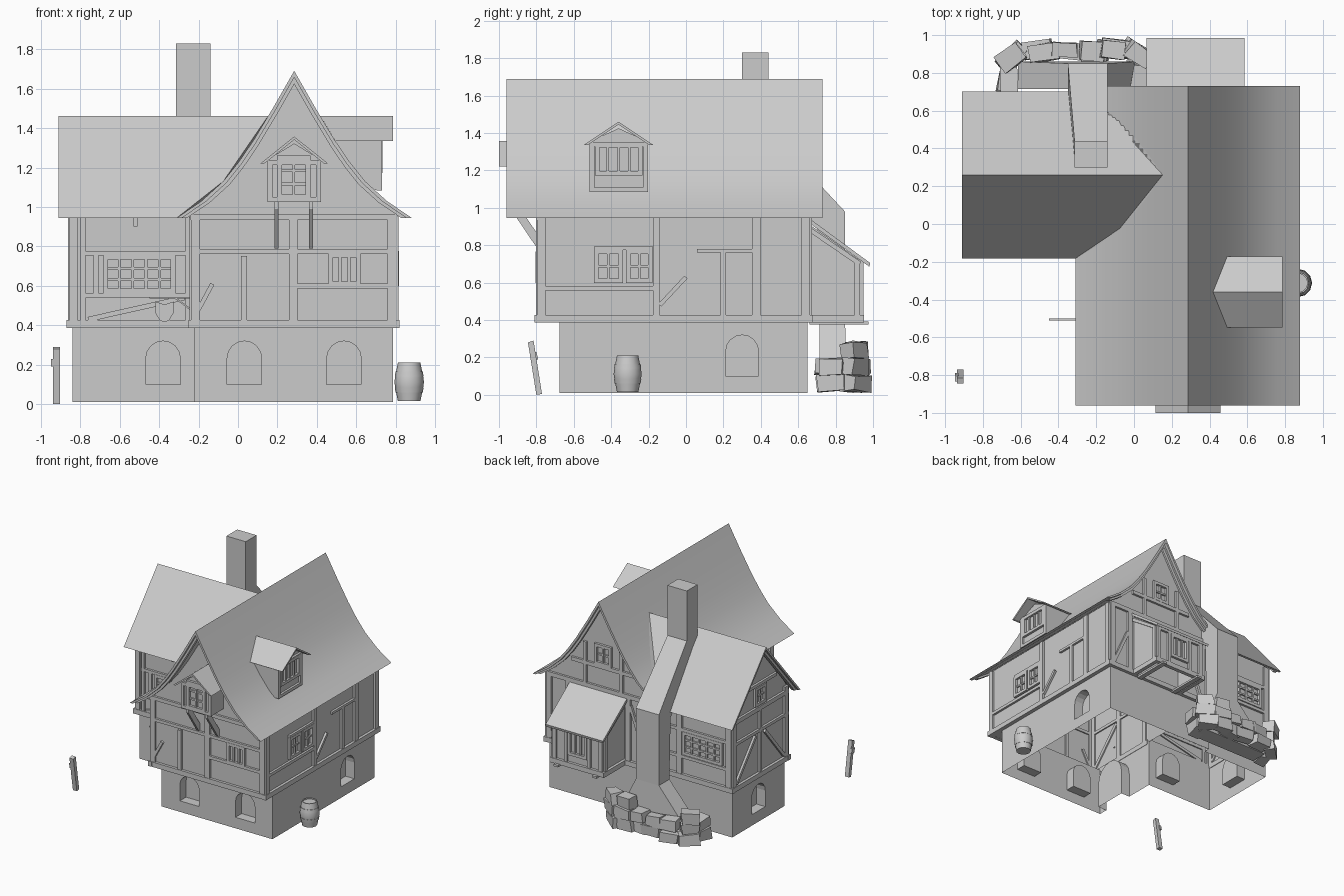
import bpy, bmesh, math, random
from mathutils import Vector, Matrix

if "Cube" in bpy.data.objects:
    bpy.data.objects.remove(bpy.data.objects["Cube"])

random.seed(4)

def finish(name, bm):
    bmesh.ops.recalc_face_normals(bm, faces=bm.faces)
    me = bpy.data.meshes.new(name)
    bm.to_mesh(me)
    bm.free()
    ob = bpy.data.objects.new(name, me)
    bpy.context.collection.objects.link(ob)
    return ob

def smooth(ob, deg):
    bpy.ops.object.select_all(action='DESELECT')
    ob.select_set(True)
    bpy.context.view_layer.objects.active = ob
    bpy.ops.object.shade_smooth_by_angle(angle=math.radians(deg))

# Wall frames: map (along, height, outward) to world space
def front(y0): return lambda u, z, d: Vector((u, y0 - d, z))
def back(y0): return lambda u, z, d: Vector((u, y0 + d, z))
def right(x0): return lambda u, z, d: Vector((x0 + d, u, z))
def left(x0): return lambda u, z, d: Vector((x0 - d, u, z))
def shift(fn, c): return lambda u, z, d: fn(u + c, z, d)
def plan(x, y, z): return Vector((x, y, z))

def add_prism(bm, poly, fn, d0, d1):
    """Extrude polygon from depth d0 to d1; a depth may be a function of height."""
    dep = lambda d, z: d(z) if callable(d) else d
    a = [bm.verts.new(fn(u, z, dep(d0, z))) for u, z in poly]
    b = [bm.verts.new(fn(u, z, dep(d1, z))) for u, z in poly]
    n = len(poly)
    bm.faces.new(a)
    bm.faces.new(b[::-1])
    for i in range(n):
        j = (i + 1) % n
        bm.faces.new((a[i], b[i], b[j], a[j]))

def prism(name, poly, fn, d0, d1):
    bm = bmesh.new()
    add_prism(bm, poly, fn, d0, d1)
    return finish(name, bm)

def open_flat(ob, zs):
    """Remove the horizontal faces lying at the given heights."""
    bm = bmesh.new()
    bm.from_mesh(ob.data)
    bmesh.ops.delete(bm, context='FACES', geom=[f for f in bm.faces if abs(f.normal.z) > .9 and
                     any(abs(f.calc_center_median().z - z) < .006 for z in zs)])
    bm.to_mesh(ob.data)
    bm.free()

def subtract(ob, cutter):
    mod = ob.modifiers.new("cut", 'BOOLEAN')
    mod.operation, mod.solver, mod.object = 'DIFFERENCE', 'EXACT', cutter
    baked = bpy.data.meshes.new_from_object(ob.evaluated_get(bpy.context.evaluated_depsgraph_get()))
    ob.modifiers.clear()
    ob.data = baked
    bpy.data.objects.remove(cutter)

def beam(bm, fn, u0, z0, u1, z1, w=.035, d=.018):
    v = Vector((u1 - u0, z1 - z0)).normalized() * w / 2
    add_prism(bm, [(u0 - v.y, z0 + v.x), (u0 + v.y, z0 - v.x),
                   (u1 + v.y, z1 - v.x), (u1 - v.y, z1 + v.x)], fn, -.01, d)

def window(bm, fn, u0, u1, z0, z1, cols, rows):
    for z in (z0, z1):
        beam(bm, fn, u0 - .012, z, u1 + .012, z, .024, .02)
    for u in (u0, u1):
        beam(bm, fn, u, z0, u, z1, .024, .02)
    for i in range(1, cols):
        u = u0 + (u1 - u0) * i / cols
        beam(bm, fn, u, z0, u, z1, .014, .014)
    for i in range(1, rows):
        z = z0 + (z1 - z0) * i / rows
        beam(bm, fn, u0, z, u1, z, .014, .012)

def timbers(name, fn, beams, windows=()):
    bm = bmesh.new()
    for b in beams:
        beam(bm, fn, *b)
    for w in windows:
        window(bm, fn, *w)
    return finish(name, bm)

# Roof bands: half profile mirrored, thickness by scaling toward the eave line
def roof(name, half, fn, d0, d1, k0=1, k1=.955):
    ze = half[-1][1]
    full = [(-u, z) for u, z in half[:0:-1]] + half
    sc = lambda k: [(u * k, ze + (z - ze) * k) for u, z in full]
    return prism(name, sc(k0) + sc(k1)[::-1], fn, d0, d1)

MAIN = [(0, 1.69), (.1, 1.515), (.205, 1.34), (.28, 1.23), (.36, 1.13), (.47, 1.03), (.595, .945)]
WING = [((1.46 - z) * .4425 / .515, z) for z in (1.46, 1.34, 1.23, 1.13, 1.03, .945)]
CX, CY = .285, .26

def half_width(z):
    for (u0, z0), (u1, z1) in zip(MAIN, MAIN[1:]):
        if z >= z1:
            return u0 + (u1 - u0) * (z0 - z) / (z0 - z1)
    return MAIN[-1][0]

# Main and wing roofs with barge boards
f0, l0 = shift(front(0), CX), shift(left(0), CY)
smooth(roof("main_roof", MAIN, f0, .96, -.73), 30)
roof("wing_roof", WING, l0, .91, lambda z: half_width(z) - CX)
roof("front_barge_board", MAIN, f0, .935, .90, .955, .91)
roof("back_barge_board", MAIN, f0, -.705, -.68, .955, .91)
roof("wing_barge_board", WING, l0, .89, .86, .955, .90)

# Upper storeys with gables, open below
def storey(name, half, w, top, fn, d0, d1):
    up = [(u * .95, .945 + (z - .945) * .95) for u, z in half[:-1] if u * .95 < w - .02]
    r = [(w, .405), (w, top)] + up[::-1]
    ob = prism(name, r + [(-u, z) for u, z in r[::-1] if u > 0], fn, d0, d1)
    open_flat(ob, [.405])
storey("main_upper_storey", MAIN, .512, .965, f0, .785, -.655)
storey("wing_upper_storey", WING, .355, 1.0, l0, .845, lambda z: min(half_width(z) - CX, .225))

# Ground floor shell with arched niches, and the overhanging jetty above it
FOOT = [(-.22, -.675), (.785, -.675), (.785, .65), (-.22, .65),
        (-.22, .6), (-.84, .6), (-.84, -.08), (-.22, -.08)]
jetty = prism("jetty", [(-.24, -.8), (.81, -.8), (.81, .67), (-.24, .67),
              (-.24, .63), (-.86, .63), (-.86, -.11), (-.24, -.11)], plan, .388, .408)
subtract(jetty, prism("jetty_cutter", FOOT, plan, .3, .5))
ground = prism("ground_floor", FOOT, plan, .01, .405)
bm = bmesh.new()
def arch(fn, c, w, z0, z1):
    r = w / 2
    pts = [(c - r, z0), (c + r, z0)]
    pts += [(c + r * math.cos(t), z1 - r + r * math.sin(t)) for t in [math.pi * i / 8 for i in range(9)]]
    add_prism(bm, pts, fn, .05, -.08)
for fn, c in ((front(-.675), .0325), (front(-.675), .5375), (front(-.08), -.38),
              (right(.785), .30), (left(-.84), .26)):
    arch(fn, c, .175, .1, .32)
arch(left(-.22), -.46, .28, -.05, .36)
subtract(ground, finish("arch_cutter", bm))
open_flat(ground, [.01, .405])

# Half-timbered walls
def sill(u0, u1): return (u0, .407, u1, .407, .04, .022)
def post(u, z0=.42, z1=.955, w=.045): return (u, z0, u, z1, w)
def rail(u0, u1, z, w=.025): return (u0, z, u1, z, w)
timbers("front_timbers", front(-.785), [sill(-.25, .815), post(-.215), post(.28, .42, .95), post(.78), post(.03, .42, .75, .03),
        rail(-.23, .8, .775), rail(-.24, .81, .95, .03), rail(.3, .78, .6), (-.2, .48, -.13, .61, .022)],
        [(.47, .61, .61, .755, 3, 1)])
timbers("wing_front_timbers", front(-.095), [sill(-.87, -.23), post(-.835, .42, .98, .04), post(-.785, .42, .95, .025), post(-.25, .42, .95, .03),
        (-.76, .43, -.27, .54, .025), rail(-.8, -.25, .55), rail(-.8, -.25, .765), post(-.52, .9, .95, .02), post(-.72, .55, .76, .025)],
        [(-.67, -.33, .575, .745, 5, 3)])
timbers("right_timbers", right(.797), [sill(-.81, .68), post(-.775), post(-.16, w=.035), post(.375), post(.64), rail(-.76, -.16, .57),
        rail(.06, .36, .77, .02), rail(-.49, -.18, .785, .02), post(.2, .42, .76, .03), (-.14, .48, .0, .63, .022)],
        [(-.48, -.35, .61, .765, 2, 2), (-.31, -.19, .61, .765, 2, 2)])
timbers("left_main_timbers", left(-.227), [sill(-.81, -.1), post(-.765), post(-.45), post(-.14), rail(-.77, -.12, .77),
        (-.74, .45, -.48, .74, .03)])
timbers("left_wing_timbers", left(-.845), [sill(-.11, .63), post(-.075, .42, 1.0), post(.6, .42, 1.0), post(.26, .42, .95, .03), rail(-.1, .62, .95, .035),
        rail(-.1, .62, .77), (-.05, .44, .2, .74, .025), (.57, .44, .32, .74, .025), rail(.05, .47, 1.15)],
        [(.2, .32, .99, 1.12, 2, 2)])
timbers("wing_back_timbers", back(.615), [sill(-.87, -.23), post(-.825, .42, .98, .05), post(-.38), rail(-.84, -.24, .57), rail(-.84, -.24, .79)],
        [(-.76, -.42, .6, .765, 5, 3)])
timbers("back_timbers", back(.655), [sill(-.25, .815), post(-.2), post(.06), post(.6), post(.775), rail(-.22, .8, .95, .035), (-.12, .44, .04, .88, .025),
        (.76, .44, .62, .75, .025), rail(.0, .57, 1.13, .03), post(.12, .96, 1.3, .03), post(.45, .96, 1.3, .03)],
        [(.22, .35, 1.155, 1.3, 2, 2)])

# Gabled projections: front oriel and right dormer
def gabled(name, fn, w, zb, face, inner, hw, ze, zr, out, end, win):
    prism(name + "_body", [(-w, zb), (w, zb), (w, ze + .02), (0, zr - .035), (-w, ze + .02)], fn, face, inner)
    roof(name + "_roof", [(0, zr), (hw, ze)], fn, out, end, 1, .88)
    face_fn = lambda u, z, d: fn(u, z, d + face)
    timbers(name + "_timbers", face_fn, [rail(-w, w, zb + .012), rail(-w, w, ze + .005)] +
            [post(s * (w - .012), zb, ze + .01, .026) for s in (-1, 1)], [win])
gabled("front_oriel", f0, .135, 1.025, .935, .6, .172, 1.22, 1.357, 1.0, .55, (-.075, .07, 1.05, 1.25, 2, 3))
gabled("right_dormer", shift(right(0), -.36), .155, 1.085, .712, .4, .188, 1.335, 1.46, .785,
       lambda z: CX + half_width(z), (-.115, .115, 1.185, 1.335, 4, 1))
bm = bmesh.new()
for x in (.195, .37):
    add_prism(bm, [(-.78, .79), (-.8, .79), (-.935, .99), (-.935, 1.03), (-.91, 1.03), (-.78, .84)],
              right(0), x - .01, x + .01)
finish("oriel_struts", bm)

# Back bay with lean-to roof
open_flat(prism("back_bay_body", [(.64, .42), (.93, .42), (.93, .72), (.64, .925)], right(0), .1, .55), [.42])
prism("back_bay_roof", [(.65, .95), (.985, .705), (.98, .685), (.65, .925)], right(0), .065, .585)
timbers("back_bay_timbers", back(.93), [sill(.08, .57), post(.115, .42, .72, .035), post(.535, .42, .72, .035), rail(.1, .55, .7),
        post(.22, .42, .7, .025), post(.43, .42, .7, .025)], [(.25, .4, .5, .68, 3, 1)])
for nm, fn in (("left", left(.1)), ("right", right(.55))):
    timbers("back_bay_%s_timbers" % nm, fn, [sill(.65, .95), post(.915, .42, .71, .03), (.66, .885, .93, .7, .025)])
bm = bmesh.new()
for x in (.15, .5):
    add_prism(bm, [(.66, .392), (.975, .392), (.975, .375), (.66, .375)], right(0), x - .02, x + .02)
finish("bay_joists", bm)

# Chimney lofted through cross-sections (x0, x1, inner y, z, outer y, z)
bm = bmesh.new()
rings = [[bm.verts.new(p) for p in ((a, yi, zi), (b, yi, zi), (b, yo, zo), (a, yo, zo))]
         for a, b, yi, zi, yo, zo in (
    (-.615, .005, .715, .02, .86, .02), (-.615, .005, .715, .1, .86, .1), (-.35, -.14, .715, .4, .85, .4),
    (-.35, -.14, .7, .9, .85, .98), (-.315, -.14, .3, 1.3, .44, 1.42), (-.315, -.14, .3, 1.83, .44, 1.83))]
for a, b in zip(rings, rings[1:]):
    for i in range(4):
        bm.faces.new((a[i], a[(i + 1) % 4], b[(i + 1) % 4], b[i]))
bm.faces.new(rings[0])
bm.faces.new(rings[-1])
finish("chimney", bm)

# Rough stones piled round the chimney foot: (x, y, turn, courses)
bm = bmesh.new()
for x, y, turn, courses in ((-.66, .77, 1.45, 2), (-.64, .88, .8, 3), (-.50, .915, .05, 2), (-.36, .92, 0, 2),
                            (-.23, .91, -.1, 2), (-.09, .925, -.2, 3), (.01, .90, -.65, 3), (.03, .77, 1.5, 2)):
    for c in range(courses):
        m = (Matrix.Translation((x + random.uniform(-.03, .03), y + random.uniform(-.012, .012), .062 + .088 * c)) @
             Matrix.Rotation(turn + random.uniform(-.15, .15), 4, 'Z') @
             Matrix.Rotation(random.uniform(-.09, .09), 4, 'Y') @
             Matrix.Diagonal((random.uniform(.12, .16), random.uniform(.08, .1), .084, 1)))
        for v in bmesh.ops.create_cube(bm, size=1, matrix=m)['verts']:
            v.co += Vector([random.uniform(-.008, .008) for _ in range(3)])
finish("chimney_stones", bm)

# Barrel
bm = bmesh.new()
N = 12
prof = [(.057, .015), (.066, .06), (.069, .06), (.073, .085), (.071, .085), (.075, .112),
        (.071, .14), (.073, .14), (.069, .165), (.066, .165), (.057, .21), (.05, .21), (.05, .2)]
rings = [[bm.verts.new((.868 + r * math.cos(2 * math.pi * i / N), -.312 + r * math.sin(2 * math.pi * i / N), z))
          for i in range(N)] for r, z in prof]
for a, b in zip(rings, rings[1:]):
    for i in range(N):
        bm.faces.new((a[i], a[(i + 1) % N], b[(i + 1) % N], b[i]))
bm.faces.new(rings[0])
bm.faces.new(rings[-1])
smooth(finish("barrel", bm), 35)

# Leaning plank post with a small peg
prism("leaning_post", [(-.80, .0), (-.77, .005), (-.815, .29), (-.845, .28)], right(0), -.938, -.902)
prism("post_peg", [(-.83, .19), (-.79, .19), (-.80, .23), (-.835, .23)], right(0), -.948, -.93)

# Hanging shield sign by the door
prism("sign_shield", [(-.418, .52), (-.373, .505), (-.328, .52), (-.328, .46), (-.35, .425),
      (-.373, .415), (-.396, .425), (-.418, .46)], front(-.505), -.006, .006)
timbers("sign_bracket", front(-.51), [(-.45, .54, -.22, .54, .008, .0), (-.32, .54, -.24, .48, .008, .0)])
